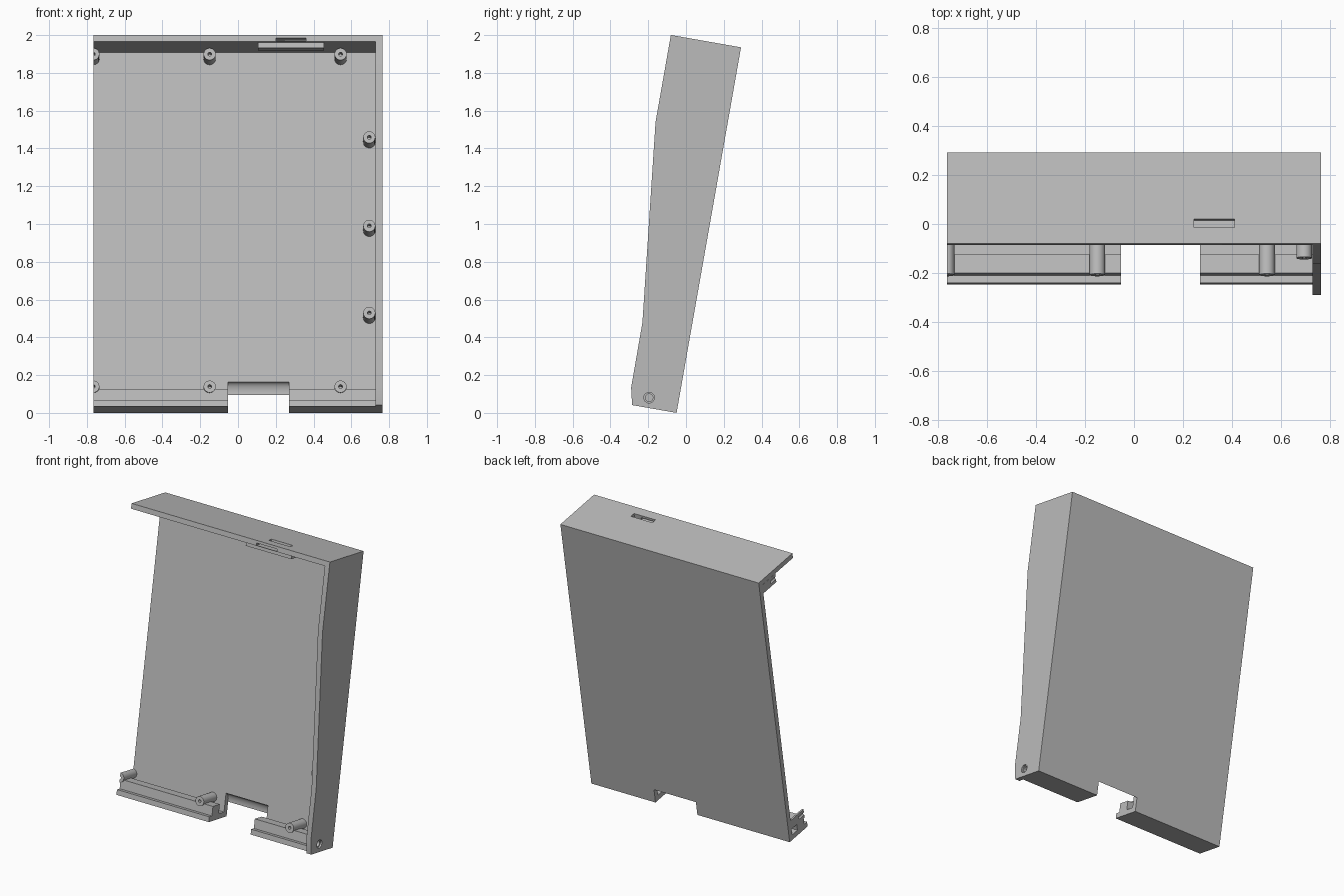
import bpy, bmesh, math
from mathutils import Matrix, Vector

if "Cube" in bpy.data.objects:
    bpy.data.objects.remove(bpy.data.objects["Cube"])

LEFT, RIGHT = 0.764, -0.764      # half casing: open on its right side
WALL = 0.035
TILT = math.radians(10)
# Local frame: x sideways, s up along the back, d forward out of the back
UP = Vector((0, math.sin(TILT), math.cos(TILT)))
OUT = Vector((0, -math.cos(TILT), math.sin(TILT)))
BASE = Vector((0, -0.05, 0))

grey = bpy.data.materials.new("casing grey")
grey.use_nodes = True
colour = (0.5, 0.5, 0.5, 1)
grey.diffuse_color = colour
grey.node_tree.nodes["Principled BSDF"].inputs["Base Color"].default_value = colour


def place(x, s, d):
    return BASE + Vector((x, 0, 0)) + UP * s + OUT * d


def finish(name, bm):
    bmesh.ops.recalc_face_normals(bm, faces=bm.faces)
    mesh = bpy.data.meshes.new(name)
    bm.to_mesh(mesh)
    bm.free()
    mesh.materials.append(grey)
    obj = bpy.data.objects.new(name, mesh)
    bpy.context.collection.objects.link(obj)
    return obj


def extrude(name, profile, x0, x1):
    """Extrude an (s, d) profile sideways from x0 to x1."""
    bm = bmesh.new()
    face = bm.faces.new([bm.verts.new(place(x0, s, d)) for s, d in profile])
    new = bmesh.ops.extrude_face_region(bm, geom=[face])["geom"]
    verts = [v for v in new if isinstance(v, bmesh.types.BMVert)]
    bmesh.ops.translate(bm, verts=verts, vec=(x1 - x0, 0, 0))
    return finish(name, bm)


def box(name, x0, x1, s0, s1, d0, d1):
    return extrude(name, [(s0, d0), (s1, d0), (s1, d1), (s0, d1)], x0, x1)


def disc(s, d, radius, sides=32):
    steps = [2 * math.pi * i / sides for i in range(sides)]
    return [(s + radius * math.cos(a), d + radius * math.sin(a)) for a in steps]


def cut(obj, cutter):
    cutter.hide_render = True
    mod = obj.modifiers.new("cut", 'BOOLEAN')
    mod.operation = 'DIFFERENCE'
    mod.solver = 'EXACT'
    mod.object = cutter
    activate(obj)
    bpy.ops.object.modifier_apply(modifier=mod.name)
    bpy.data.objects.remove(cutter)


def activate(obj):
    bpy.ops.object.select_all(action='DESELECT')
    obj.select_set(True)
    bpy.context.view_layer.objects.active = obj


def smooth(obj):
    activate(obj)
    bpy.ops.object.shade_smooth_by_angle(angle=math.radians(30))


# Back plate, top wall and stepped bottom rail in one section
shell = extrude("casing_shell", [
    (0, 0), (1.965, 0), (1.965, 0.377), (1.93, 0.377), (1.93, WALL),
    (WALL, WALL), (WALL, 0.093), (0.098, 0.093), (0.098, 0.17),
    (WALL, 0.17), (WALL, 0.2), (0, 0.2)], RIGHT, LEFT - WALL)

# Cable notch with a curved upper edge through the back
arc = [(0.097 + 0.063 * math.sin(a), WALL * (1 - math.cos(a)))
       for a in [math.pi / 2 * i / 10 for i in range(11)]]
cut(shell, extrude("notch_cutter", [(-0.05, -0.05), (0.097, -0.05)] + arc
                   + [(0.16, 0.3), (-0.05, 0.3)], -0.053, 0.27))

# Slots in the top wall
cut(shell, box("top_slot_cutter", 0.245, 0.41, 1.92, 2, 0.275, 0.31))
cut(shell, box("front_slot_cutter", 0.2, 0.36, 1.932, 1.948, 0.3, 0.4))
smooth(shell)

# Slot backing block under the top wall
box("slot_block", 0.105, 0.455, 1.9, 1.93, 0.27, 0.35)

# Left side wall with the bent front edge and a stepped pivot hole
side = extrude("side_wall", [
    (0, 0), (1.965, 0), (1.965, 0.377), (1.498, 0.377), (0.44, 0.261),
    (0.09, 0.26), (0, 0.239)], LEFT - WALL, LEFT)
for radius, depth in ((0.028, 0.012), (0.02, 0.03)):
    cut(side, extrude("pivot_cutter", disc(0.054, 0.157, radius), LEFT - depth, LEFT + 0.05))
smooth(side)


# Screw posts with pilot holes
def post(name, x, s, radius=0.032, top=0.18):
    bm = bmesh.new()
    rings = [(radius, WALL - 0.01), (radius, top), (0.01, top), (0.01, top - 0.06)]
    loops = [[bm.verts.new(place(x + r * math.cos(a), s + r * math.sin(a), d))
              for a in [2 * math.pi * i / 32 for i in range(32)]] for r, d in rings]
    for low, high in zip(loops, loops[1:]):
        for i in range(32):
            j = (i + 1) % 32
            bm.faces.new((low[i], low[j], high[j], high[i]))
    bm.faces.new(loops[0])
    bm.faces.new(loops[-1])
    if x - radius < RIGHT:       # posts on the open side are halved
        geom = bm.verts[:] + bm.edges[:] + bm.faces[:]
        res = bmesh.ops.bisect_plane(bm, geom=geom, plane_co=(RIGHT, 0, 0),
                                     plane_no=(-1, 0, 0), clear_outer=True)
        edges = [e for e in res["geom_cut"] if isinstance(e, bmesh.types.BMEdge)]
        bmesh.ops.holes_fill(bm, edges=edges)
    smooth(finish(name, bm))


for label, s in (("lower", 0.11), ("upper", 1.897)):
    for i, x in enumerate((-0.766, -0.15, 0.543)):
        post(f"{label}_post_{i + 1}", x, s)
for i, s in enumerate((0.506, 0.974, 1.45)):
    post(f"side_post_{i + 1}", 0.695, s)
